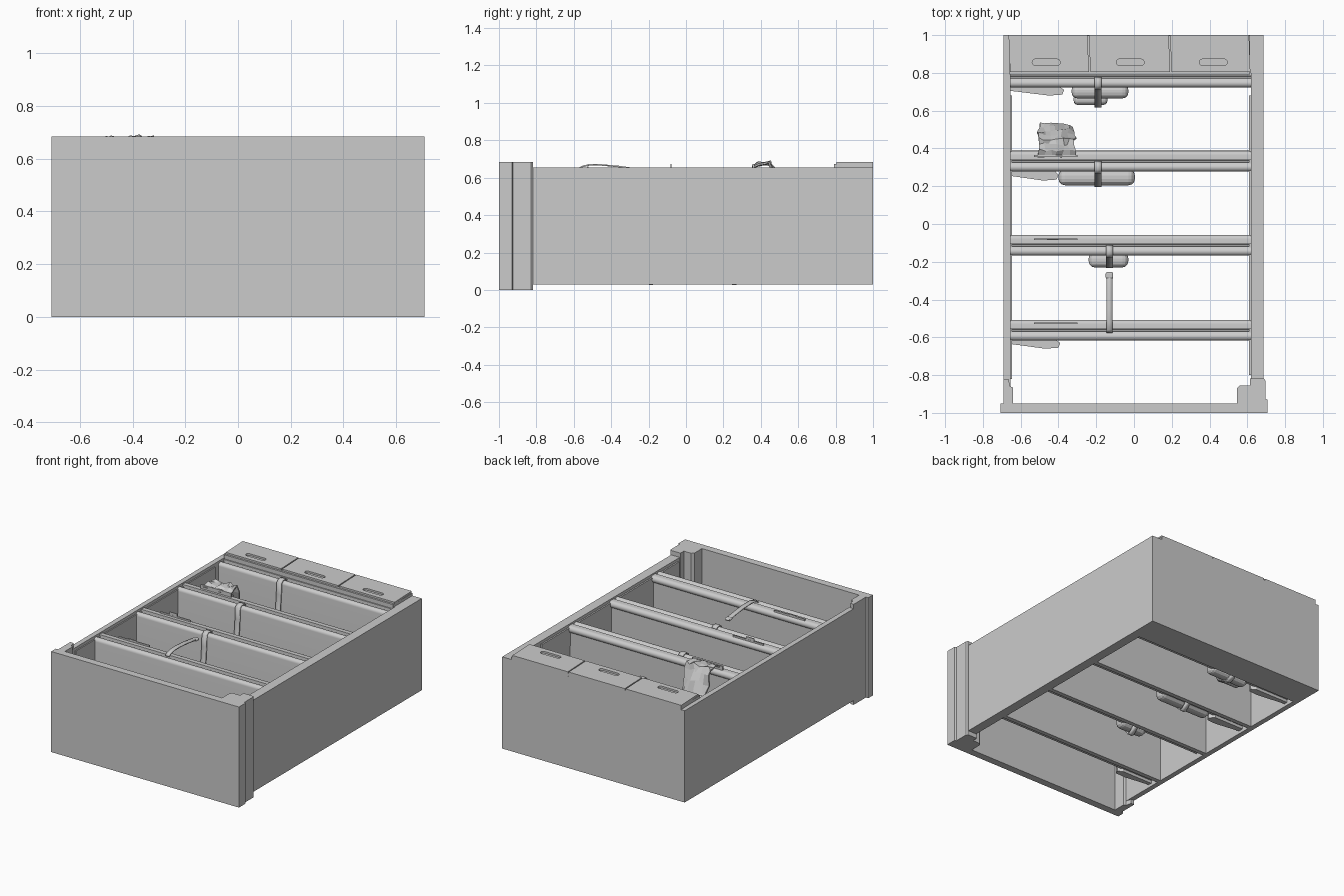
import bpy, bmesh, math, random
from mathutils import Vector

random.seed(4)
if "Cube" in bpy.data.objects:
    bpy.data.objects.remove(bpy.data.objects["Cube"])

grey = bpy.data.materials.new("plain_grey")
grey.use_nodes = True
grey.diffuse_color = (0.6, 0.6, 0.6, 1)
grey.node_tree.nodes["Principled BSDF"].inputs["Base Color"].default_value = (0.6, 0.6, 0.6, 1)


def finish(name, bm, smooth=False):
    bmesh.ops.recalc_face_normals(bm, faces=bm.faces)
    me = bpy.data.meshes.new(name)
    bm.to_mesh(me)
    bm.free()
    me.materials.append(grey)
    ob = bpy.data.objects.new(name, me)
    bpy.context.collection.objects.link(ob)
    if smooth:
        bpy.ops.object.select_all(action='DESELECT')
        ob.select_set(True)
        bpy.context.view_layer.objects.active = ob
        bpy.ops.object.shade_smooth_by_angle(angle=math.radians(35))
    return ob


def prism(name, pts, lo, hi, axis="z", smooth=False, hole=None):
    """Extrude an outline, with an optional hole: (x, y) along z, or (y, z) along x."""
    bm = bmesh.new()
    place = (lambda a, b, t: (a, b, t)) if axis == "z" else (lambda a, b, t: (t, a, b))
    loops = [[bm.verts.new(place(a, b, lo)) for a, b in loop] for loop in (pts, hole) if loop]
    if hole:
        edges = [bm.edges.new((v, loop[i - 1])) for loop in loops for i, v in enumerate(loop)]
        bmesh.ops.triangle_fill(bm, edges=edges, use_beauty=True)
    else:
        bm.faces.new(loops[0])
    ext = bmesh.ops.extrude_face_region(bm, geom=bm.faces[:], use_keep_orig=True)
    move = Vector(place(0, 0, hi - lo))
    bmesh.ops.translate(bm, vec=move, verts=[v for v in ext["geom"] if isinstance(v, bmesh.types.BMVert)])
    return finish(name, bm, smooth)


def box(name, x0, x1, y0, y1, z0, z1):
    return prism(name, [(x0, y0), (x1, y0), (x1, y1), (x0, y1)], z0, z1)


def arc(cx, cy, r, a0, a1, n=8):
    return [(cx + r * math.cos(math.radians(a0 + (a1 - a0) * i / n)),
             cy + r * math.sin(math.radians(a0 + (a1 - a0) * i / n))) for i in range(n + 1)]


def strap(name, x, path, width=0.036, thick=0.008):
    """Flat band following a (y, z) path."""
    bm = bmesh.new()
    rows = [[bm.verts.new((x + s * width / 2, y, z)) for s in (-1, 1)] for y, z in path]
    for a, b in zip(rows, rows[1:]):
        bm.faces.new((a[0], a[1], b[1], b[0]))
    ob = finish(name, bm, True)
    mod = ob.modifiers.new("thickness", "SOLIDIFY")
    mod.thickness = thick
    mod.offset = 0
    return ob


def pouch(name, x0, x1, y0, y1, z0, z1):
    """Soft pack with rounded edges."""
    ob = box(name, x0, x1, y0, y1, z0, z1)
    mod = ob.modifiers.new("soft_edges", "BEVEL")
    mod.width = min(x1 - x0, y1 - y0) * 0.4
    mod.segments = 3
    return ob


LOW, RIM, TOP = 0.03, 0.655, 0.685
INL, INR = -0.655, 0.62

# Front panel and the stepped corner posts behind it
box("front_panel", -0.708, 0.707, -1, -0.95, 0, TOP)
prism("front_post_left", [(0.545, -0.95), (0.707, -0.95), (0.707, -0.93), (0.695, -0.925), (0.695, -0.828),
                          (0.688, -0.818), (0.615, -0.818), (0.615, -0.855),
                          (0.56, -0.855), (0.545, -0.87)], 0, TOP)
prism("front_post_right", [(-0.69, -0.95), (-0.64, -0.95), (-0.64, -0.865), (-0.655, -0.86),
                           (-0.665, -0.82), (-0.69, -0.82)], 0, TOP)

# Side walls with thin inner linings, and the deep back
box("side_wall_left", INR, 0.685, -0.82, 0.85, LOW, RIM)
box("side_wall_right", -0.69, INL, -0.86, 0.85, LOW, RIM)
box("inner_lining_left", INR - 0.01, INR, -0.8, 0.68, 0.4, RIM - 0.02)
box("inner_lining_right", INL, INL + 0.008, -0.82, 0.68, 0.4, RIM - 0.02)
box("back_block", -0.69, 0.685, 0.8, 1, LOW, RIM)

# Three cover tiles, each with a pill-shaped grip slot, on a shared bed
edges = [-0.66, -0.235, 0.195, 0.62]
for i, cx in enumerate((-0.465, -0.02, 0.42)):
    a, b = edges[i] + 0.004, edges[i + 1] - 0.004
    slot = arc(cx + 0.057, 0.856, 0.017, -90, 90) + arc(cx - 0.057, 0.856, 0.017, 90, 270)
    prism(f"cover_tile_{i + 1}", [(a, 0.805), (b, 0.805), (b - 0.007, 1), (a - 0.008, 1)], RIM, TOP, hole=slot)
box("tile_bed", -0.66, 0.615, 0.792, 0.998, RIM - 0.01, TOP - 0.012)

# Dividers: slab with a rounded top edge in front, groove, rounded rail and sheet behind
for i, y in enumerate((0.72, 0.275, -0.17, -0.62)):
    prism(f"divider_{i + 1}", [(y + 0.003, 0.07)] + arc(y + 0.025, 0.622, 0.022, 180, 60)
          + [(y + 0.05, 0.632), (y + 0.054, 0.612), (y + 0.062, 0.612), (y + 0.064, 0.645)]
          + arc(y + 0.09, 0.622, 0.023, 90, -65)
          + [(y + 0.1, LOW), (y + 0.07, LOW), (y + 0.065, 0.07)], INL, INR, "x", True)

# Packs held against the dividers
pouch("pack_1", -0.33, -0.03, 0.665, 0.74, 0.05, 0.3)
pouch("pack_1_pocket", -0.32, -0.14, 0.63, 0.69, 0.06, 0.2)
pouch("pack_2", -0.4, 0.005, 0.205, 0.29, 0.05, 0.3)
pouch("pack_3", -0.24, -0.03, -0.23, -0.15, 0.05, 0.25)
for i, (x1, y0, y1) in enumerate(((-0.38, 0.68, 0.73), (-0.41, 0.23, 0.29), (-0.4, -0.66, -0.61))):
    prism(f"side_pack_{i + 1}", [(INL, y0 + 0.025), (x1 - 0.07, y0), (x1, y0 + 0.005),
                                 (x1 + 0.01, y0 + 0.03), (x1 - 0.02, y1), (INL, y1)], 0.05, 0.3)

# Straps over the rails, down in front of the packs and tucked under the slabs
for i, (x, y, out, low) in enumerate(((-0.19, 0.72, 0.1, 0.045), (-0.19, 0.275, 0.075, 0.029),
                                      (-0.13, -0.17, 0.06, 0.029))):
    strap(f"pack_strap_{i + 1}", x, [(y + 0.055, 0.635), (y + 0.04, 0.648), (y + 0.015, 0.65), (y - 0.004, 0.635),
                                     (y - 0.008, 0.56), (y - 0.02, 0.42), (y - out, 0.3), (y - out, 0.08),
                                     (y - 0.025, low), (y - 0.01, low), (y + 0.03, 0.064)])
strap("loose_strap", -0.13, [(-0.575, 0.645), (-0.56, 0.658), (-0.52, 0.668), (-0.45, 0.668),
                             (-0.36, 0.66), (-0.29, 0.65), (-0.26, 0.64)], 0.03)
pouch("loose_strap_end", -0.15, -0.11, -0.29, -0.255, 0.638, 0.654)

# Thin label strips standing on the lower rails
for i, (y, h) in enumerate(((-0.08, 0.672), (-0.525, 0.66))):
    box(f"label_strip_{i + 1}", -0.53, -0.3, y - 0.004, y + 0.004, 0.63, 0.655)
    box(f"label_tab_{i + 1}", -0.46, -0.4, y - 0.003, y + 0.003, 0.64, h)

# Crumpled bag draped from the second divider down into the compartment behind it
bm = bmesh.new()
bmesh.ops.create_grid(bm, x_segments=6, y_segments=7, size=0.5)
for v in bm.verts:
    u, w = v.co.x, v.co.y + 0.5
    drop = max(0, w - 0.5) * 2
    v.co = (-0.41 + 0.19 * u + random.uniform(-0.01, 0.01),
            0.36 + 0.24 * w - 0.07 * w * w - 0.05 * max(u, 0) * w + random.uniform(-0.01, 0.01),
            0.665 + 0.02 * math.sin(w * 5) - 0.16 * drop + random.uniform(-0.012, 0.012))
finish("crumpled_bag", bm).modifiers.new("thickness", "SOLIDIFY").thickness = 0.01
box("bag_clip", -0.53, -0.3, 0.355, 0.366, 0.64, 0.672)
